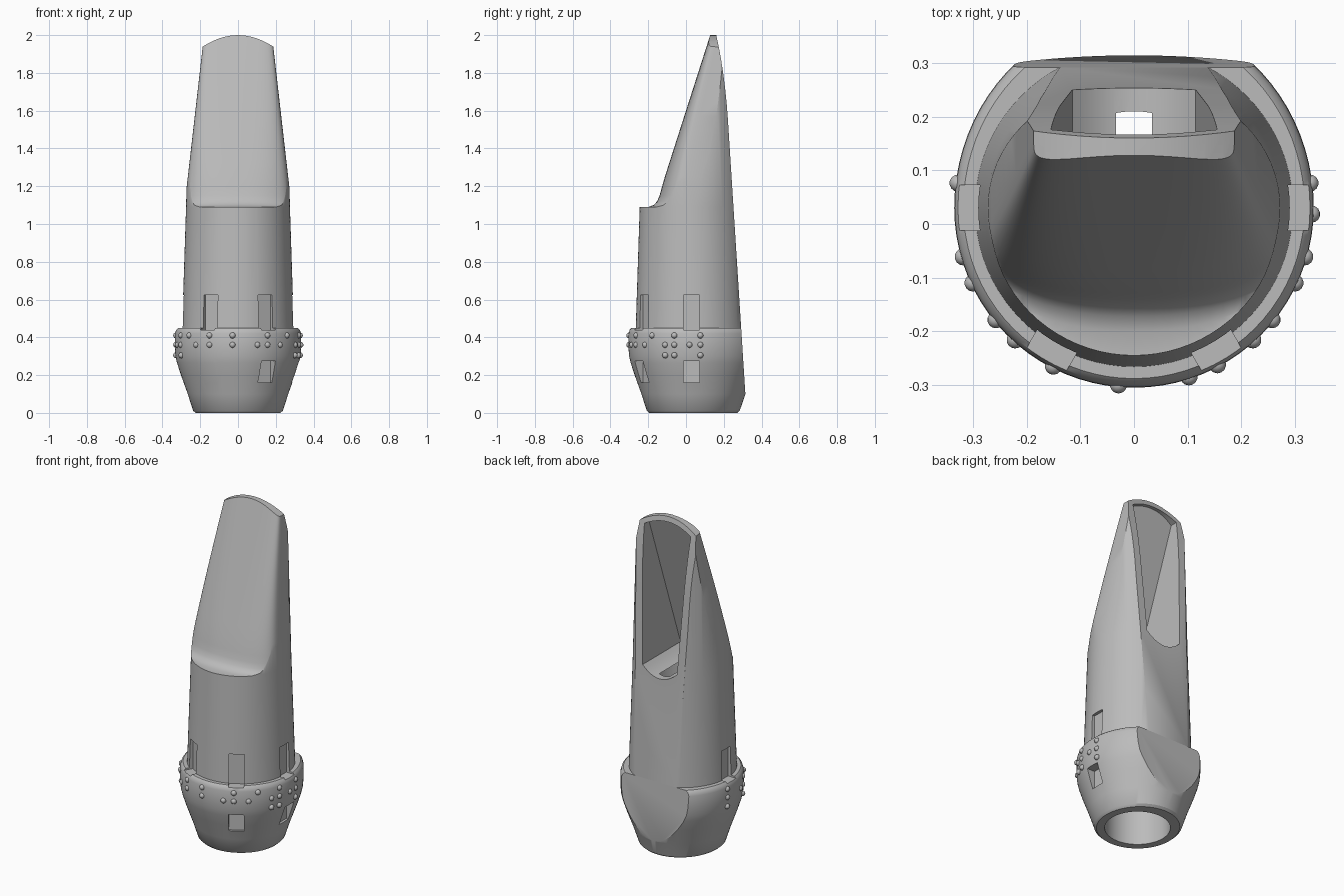
import bpy, bmesh, math
from mathutils import Matrix, Vector

if "Cube" in bpy.data.objects:
    bpy.data.objects.remove(bpy.data.objects["Cube"], do_unlink=True)

AXIS_Y = 0.03  # centre line of the round parts

grey = bpy.data.materials.new("mid_grey")
grey.use_nodes = True
grey.diffuse_color = (0.5, 0.5, 0.5, 1)
grey.node_tree.nodes["Principled BSDF"].inputs["Base Color"].default_value = (0.5, 0.5, 0.5, 1)


def add_object(name, bm):
    bmesh.ops.recalc_face_normals(bm, faces=bm.faces)
    mesh = bpy.data.meshes.new(name)
    bm.to_mesh(mesh)
    bm.free()
    mesh.materials.append(grey)
    ob = bpy.data.objects.new(name, mesh)
    bpy.context.collection.objects.link(ob)
    return ob


def loft(name, rings):
    """Closed solid skinned through rings of equal point count."""
    bm = bmesh.new()
    loops = [[bm.verts.new(p) for p in ring] for ring in rings]
    for a, b in zip(loops, loops[1:]):
        for i in range(len(a)):
            j = (i + 1) % len(a)
            bm.faces.new((a[i], a[j], b[j], b[i]))
    bm.faces.new(loops[0])
    bm.faces.new(loops[-1])
    return add_object(name, bm)


def lathe(name, profile, back=1.0, steps=80):
    rings = []
    for r, z in profile:
        ring = []
        for i in range(steps):
            a = 2 * math.pi * i / steps
            y = r * math.sin(a)
            ring.append((r * math.cos(a), AXIS_Y + y * (back if y > 0 else 1), z))
        rings.append(ring)
    return loft(name, rings)


def box(name, angle, r0, r1, width, z0, z1):
    """Box reaching outward from radius r0 to r1 at the given angle."""
    bm = bmesh.new()
    bmesh.ops.create_cube(bm, size=1)
    place = (Matrix.Translation((0, AXIS_Y, 0)) @ Matrix.Rotation(math.radians(angle), 4, "Z")
             @ Matrix.Translation(((r0 + r1) / 2, 0, (z0 + z1) / 2))
             @ Matrix.Diagonal((r1 - r0, width, z1 - z0, 1)))
    bm.transform(place)
    return add_object(name, bm)


def combine(ob, cutter, operation):
    mod = ob.modifiers.new(operation.lower(), "BOOLEAN")
    mod.object, mod.operation, mod.solver = cutter, operation, "EXACT"
    bpy.context.view_layer.objects.active = ob
    bpy.ops.object.modifier_apply(modifier=mod.name)


def arc(half, z_side, z_mid, steps=12):
    """Points from +half to -half, bulging from z_side to z_mid."""
    ts = [1 - 2 * i / steps for i in range(steps + 1)]
    return [(half * t, z_mid + (z_side - z_mid) * t * t) for t in ts]


# Main outer shapes: tapered shank and flared collar
shank = lathe("shank_and_beak", [(0.296, 0.45), (0.275, 1.09), (0.25, 2.1)])
collar = lathe("collar", [(0.225, 0), (0.238, 0.012), (0.266, 0.1), (0.302, 0.2), (0.323, 0.265),
                          (0.331, 0.3), (0.335, 0.35), (0.334, 0.42), (0.328, 0.44),
                          (0.318, 0.45)], back=1.07)


# Beak envelope: rounded-front sections that flatten and narrow toward the tip
def section(z, w, front, c, n, steps=32):
    pts = [(w, 0.5, z)]
    for i in range(steps + 1):
        a = math.pi * i / steps
        ca, sa = math.cos(a), max(math.sin(a), 0)
        pts.append((w * math.copysign(abs(ca) ** (2 / n), ca), c - (c - front) * sa ** (2 / n), z))
    return pts + [(-w, 0.5, z)]


sections = [section(0.4, 0.5, -0.5, -0.03, 2.2), section(1.088, 0.5, -0.5, -0.03, 2.2)]
fronts = [(1.09, -0.2), (1.1, -0.172), (1.12, -0.153), (1.15, -0.14), (1.19, -0.129)]
fronts += [(1.25 + 0.08 * i, -0.112 + 0.0256 * i) for i in range(11)]
for z, front in fronts:
    t = (z - 1.09) / 0.91
    sections.append(section(z, 0.284 - 0.104 * t, front, -0.03 + 0.2 * t, 2.2 + 2.3 * t))
beak_envelope = loft("beak_envelope", sections)

# Flat back table curving in toward the tip, and the arched tip outline
side = [(-0.7, -0.1), (0.327, -0.1), (0.222, 1.55), (0.216, 1.63), (0.208, 1.71), (0.198, 1.79),
        (0.186, 1.87), (0.173, 1.94), (0.158, 2.01), (0.13, 2.1), (-0.7, 2.1)]
back_table = loft("back_table", [[(x, y, z) for y, z in side] for x in (-0.7, 0.7)])
tip = [(-0.6, 0.2), (0.6, 0.2), (0.6, 1.7)] + arc(0.2, 1.93, 2.0) + [(-0.6, 1.7)]
tip_outline = loft("tip_outline", [[(x, y, z) for x, z in tip] for y in (-0.7, 0.7)])

# Hollow: round bore and the window with its sloping inner wall
bore = lathe("bore", [(0.18, -0.1), (0.18, 1.06)])
window = arc(0.155, 1.925, 1.97) + [(x, z) for x, z in reversed(arc(0.115, 1.11, 1.055))]
window_cut = loft("window_cut", [[(x, 0.14 - (1.95 - z) * 0.3, z) for x, z in window],
                                 [(x, 0.6, z) for x, z in window]])

for cutter in (beak_envelope, back_table, tip_outline):
    combine(shank, cutter, "INTERSECT")
combine(collar, back_table, "INTERSECT")
combine(collar, bore, "DIFFERENCE")
combine(shank, bore, "DIFFERENCE")
combine(shank, window_cut, "DIFFERENCE")
helpers = [beak_envelope, back_table, tip_outline, bore, window_cut]

# Slots above and below the collar band
for angle in (0, 180, 240, 300):
    upper = box("upper_slot", angle, 0.272, 0.5, 0.085, 0.44, 0.625)
    lower = box("lower_slot", angle, 0.272, 0.5, 0.085, 0.16, 0.275)
    combine(shank, upper, "DIFFERENCE")
    combine(collar, upper, "DIFFERENCE")
    combine(collar, lower, "DIFFERENCE")
    helpers += [upper, lower]
for ob in helpers:
    bpy.data.objects.remove(ob, do_unlink=True)

# Raised dots around the collar: angle and the rows that carry a dot
ROWS = (0.41, 0.36, 0.305)
dots = {172: (0, 1, 2), 196: (1,), 205: (0, 1, 2), 219: (0,), 228: (1,), 243: (0, 1), 265: (0, 1),
        8: (0, 1, 2), 358: (1,), 344: (0, 1, 2), 335: (1, 2), 321: (0,), 312: (1,),
        298: (0, 1), 288: (1,)}
bm = bmesh.new()
for angle, rows in dots.items():
    a = math.radians(angle)
    for row in rows:
        pos = Vector((0.331 * math.cos(a), AXIS_Y + 0.331 * math.sin(a), ROWS[row]))
        bmesh.ops.create_uvsphere(bm, u_segments=14, v_segments=8, radius=0.016,
                                  matrix=Matrix.Translation(pos))
beads = add_object("collar_dots", bm)

# Smooth shading with sharp edges kept
bpy.ops.object.select_all(action="DESELECT")
for ob in (shank, collar, beads):
    ob.select_set(True)
bpy.context.view_layer.objects.active = shank
bpy.ops.object.shade_smooth_by_angle(angle=math.radians(30))
